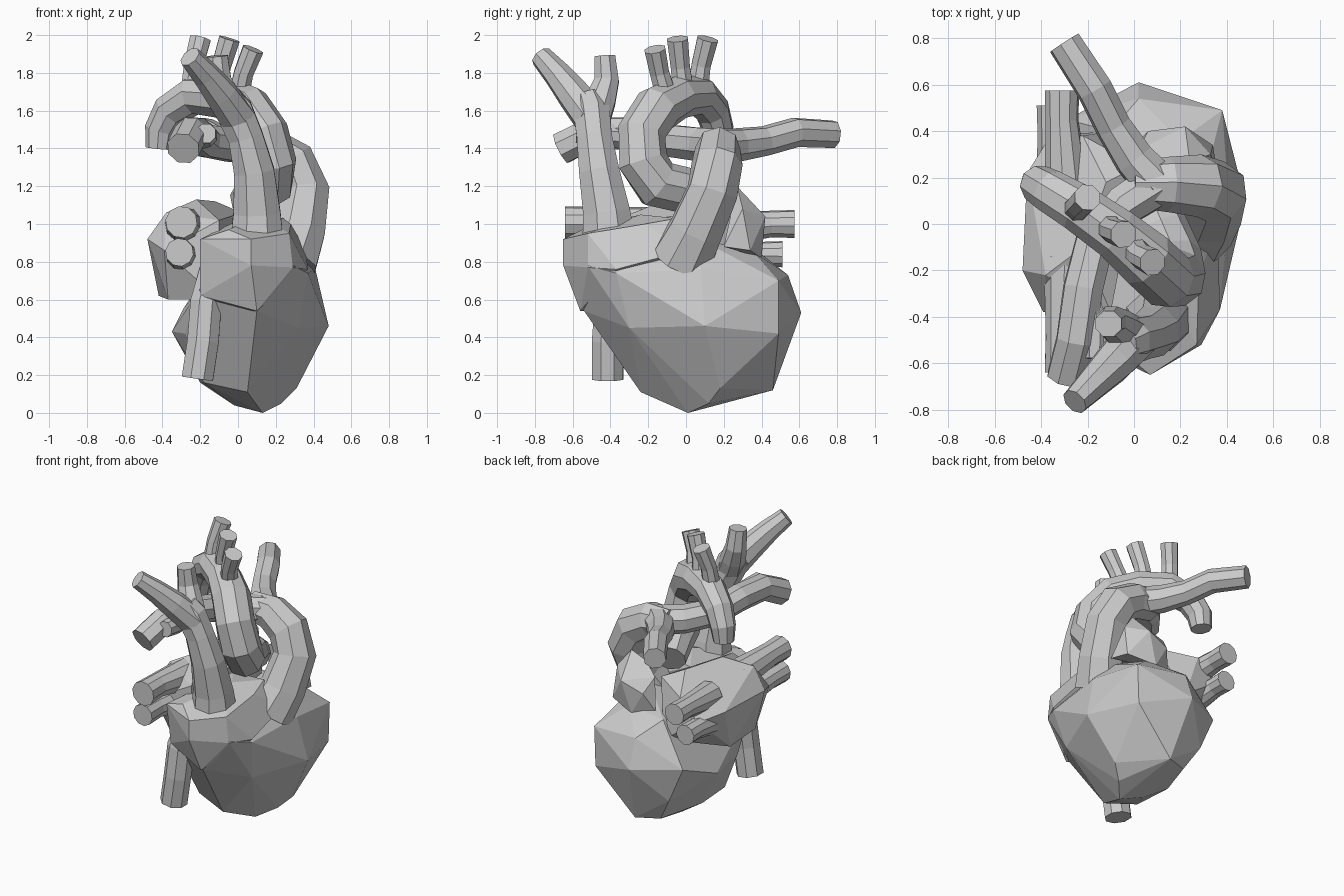
import bpy, bmesh, math
from mathutils import Vector


def finish(name, bm):
    bmesh.ops.recalc_face_normals(bm, faces=bm.faces)
    me = bpy.data.meshes.new(name)
    bm.to_mesh(me)
    bm.free()
    ob = bpy.data.objects.new(name, me)
    bpy.context.collection.objects.link(ob)
    return ob


def hull(name, pts):
    """Faceted muscle mass wrapped around a few key points."""
    bm = bmesh.new()
    for p in pts:
        bm.verts.new(p)
    res = bmesh.ops.convex_hull(bm, input=bm.verts)
    junk = {v for v in res["geom_interior"] if isinstance(v, bmesh.types.BMVert)}
    bmesh.ops.delete(bm, geom=list(junk), context='VERTS')
    bmesh.ops.dissolve_limit(bm, angle_limit=math.radians(6),
                             verts=bm.verts, edges=bm.edges)
    return finish(name, bm)


def tube(name, path, sides=8):
    """Capped low-poly vessel; path holds (x, y, z, radius)."""
    bm = bmesh.new()
    pts = [Vector(p[:3]) for p in path]
    rings, up = [], None
    for i, p in enumerate(pts):
        a, b = pts[max(i - 1, 0)], pts[min(i + 1, len(pts) - 1)]
        t = (b - a).normalized()
        if up is None:
            up = t.orthogonal()
        up = (up - t * up.dot(t)).normalized()
        side = t.cross(up)
        ring = []
        for k in range(sides):
            ang = 2 * math.pi * (k + 0.5) / sides
            ring.append(bm.verts.new(
                p + (up * math.cos(ang) + side * math.sin(ang)) * path[i][3]))
        rings.append(ring)
    for r0, r1 in zip(rings, rings[1:]):
        for k in range(sides):
            j = (k + 1) % sides
            bm.faces.new((r0[k], r0[j], r1[j], r1[k]))
    bm.faces.new(rings[0])
    bm.faces.new(rings[-1])
    return finish(name, bm)


# Ventricles
hull("ventricles", [
    (0.13, 0.01, 0.0), (0.05, -0.24, 0.11), (-0.18, -0.18, 0.16),
    (-0.02, 0.08, 0.04), (-0.20, 0.10, 0.16), (0.23, 0.12, 0.05),
    (0.31, 0.18, 0.13), (0.08, 0.46, 0.12), (-0.08, 0.40, 0.13),
    (0.48, 0.10, 0.46), (0.37, 0.49, 0.42), (0.38, 0.49, 0.70),
    (0.02, 0.61, 0.53), (0.02, 0.54, 0.73), (-0.35, 0.15, 0.43),
    (-0.28, -0.18, 0.42), (-0.29, 0.45, 0.55), (0.32, -0.30, 0.45),
    (0.41, 0.08, 0.76), (0.37, -0.37, 0.74), (0.10, -0.54, 0.54),
    (0.20, 0.36, 0.85), (-0.10, 0.40, 0.84), (0.27, 0.05, 0.93),
    (0.07, -0.64, 0.78), (0.29, -0.52, 0.78), (-0.20, -0.47, 0.66),
    (-0.18, 0.45, 0.30)])

# Right atrium
hull("right_atrium", [
    (0.07, -0.65, 0.92), (0.07, -0.65, 0.78), (0.29, -0.52, 0.77),
    (0.27, -0.52, 0.95), (0.10, -0.56, 0.54), (-0.20, -0.52, 0.92),
    (-0.20, -0.47, 0.62), (-0.05, -0.55, 0.97), (0.28, -0.22, 1.00),
    (0.12, -0.24, 1.05), (0.24, -0.05, 1.03), (0.0, -0.05, 1.02),
    (0.37, -0.37, 0.76), (0.36, 0.0, 0.86), (-0.2, -0.2, 0.55)])

# Left atrium
hull("left_atrium", [
    (-0.22, -0.10, 1.13), (-0.12, 0.18, 1.12), (-0.38, -0.22, 1.06),
    (-0.48, -0.20, 0.92), (-0.46, 0.22, 0.92), (-0.36, 0.38, 0.88),
    (-0.22, 0.38, 1.02), (-0.39, -0.38, 0.86), (-0.42, 0.10, 0.62),
    (-0.37, -0.25, 0.60), (-0.10, -0.38, 1.02), (0.02, 0.25, 1.06),
    (-0.10, 0.40, 0.70), (-0.10, -0.38, 0.60)])

# Left auricle flap beside the pulmonary trunk
hull("left_auricle", [
    (0.24, 0.27, 1.20), (0.33, 0.30, 1.08), (0.22, 0.42, 1.04),
    (0.34, 0.34, 0.86), (0.36, 0.20, 0.88), (0.06, 0.40, 0.98),
    (0.12, 0.27, 1.15), (0.02, 0.32, 1.08), (0.15, 0.40, 0.82), (0.0, 0.34, 0.85)])

# Aorta with its arch
tube("aorta", [
    (0.06, 0.10, 1.12, .11), (0.11, -0.02, 1.18, .125), (0.16, -0.15, 1.21, .135),
    (0.175, -0.23, 1.33, .135),
    (0.14, -0.235, 1.48, .13), (0.05, -0.15, 1.61, .13), (-0.08, -0.04, 1.67, .115),
    (-0.24, 0.07, 1.68, .105), (-0.36, 0.14, 1.60, .095), (-0.41, 0.17, 1.50, .085),
    (-0.42, 0.175, 1.40, .07)], 9)

# Three branches on the arch
for i, path in enumerate([
        [(0.0, -0.10, 1.66, .06), (0.03, -0.14, 1.80, .055), (0.08, -0.165, 1.925, .06)],
        [(-0.11, -0.01, 1.68, .06), (-0.09, -0.03, 1.83, .055), (-0.045, -0.045, 1.98, .06)],
        [(-0.25, 0.06, 1.69, .06), (-0.235, 0.08, 1.84, .055), (-0.20, 0.115, 1.98, .06)]]):
    tube(f"arch_branch_{i + 1}", path)

# Pulmonary trunk and its two arteries
tube("pulmonary_trunk", [
    (0.26, -0.03, 0.80, .17), (0.32, 0.05, 0.96, .15), (0.35, 0.14, 1.17, .14),
    (0.28, 0.165, 1.32, .135), (0.15, 0.17, 1.40, .12), (0.0, 0.17, 1.41, .10)])
tube("left_pulmonary_artery", [
    (0.10, 0.17, 1.41, .10), (0.0, 0.28, 1.42, .09), (-0.09, 0.42, 1.44, .08),
    (-0.17, 0.58, 1.485, .08), (-0.30, 0.78, 1.475, .075)])
tube("right_pulmonary_artery", [
    (0.10, 0.17, 1.41, .10), (-0.04, 0.08, 1.42, .095), (-0.17, -0.08, 1.44, .09),
    (-0.22, -0.28, 1.48, .09), (-0.25, -0.50, 1.48, .09), (-0.29, -0.66, 1.40, .09)])
tube("right_pulmonary_side_branch", [
    (-0.22, -0.30, 1.46, .07), (-0.17, -0.45, 1.47, .065), (-0.17, -0.58, 1.48, .055)])

# Superior vena cava and its fork
tube("superior_vena_cava", [
    (0.10, -0.41, 0.93, .15), (0.10, -0.42, 1.06, .135), (0.085, -0.46, 1.28, .115),
    (0.04, -0.485, 1.46, .10), (-0.02, -0.50, 1.60, .105), (-0.06, -0.52, 1.66, .09)])
tube("vena_cava_right_fork", [
    (0.0, -0.50, 1.56, .10), (-0.09, -0.60, 1.69, .09), (-0.17, -0.68, 1.79, .075),
    (-0.255, -0.765, 1.885, .06)])
tube("vena_cava_left_fork", [
    (0.0, -0.49, 1.54, .09), (-0.06, -0.45, 1.66, .085), (-0.10, -0.42, 1.76, .07),
    (-0.11, -0.43, 1.89, .06)])

# Inferior vena cava
tube("inferior_vena_cava", [
    (-0.12, -0.36, 0.75, .09), (-0.17, -0.40, 0.58, .09), (-0.185, -0.415, 0.38, .09),
    (-0.215, -0.415, 0.18, .09)])

# Pulmonary veins, two on each side
for name, x, z, r, y0, y1 in [
        ("right_upper", -0.30, 1.01, .085, -0.15, -0.64),
        ("right_lower", -0.31, 0.85, .075, -0.15, -0.63),
        ("left_upper", -0.31, 1.00, .075, 0.15, 0.575),
        ("left_lower", -0.35, 0.84, .07, 0.15, 0.51)]:
    tube(name + "_pulmonary_vein", [
        (x + 0.02, y0, z - 0.03, r * 1.3), (x, y0 * 0.3 + y1 * 0.7, z, r * 0.95),
        (x, y1, z, r)], 10)
